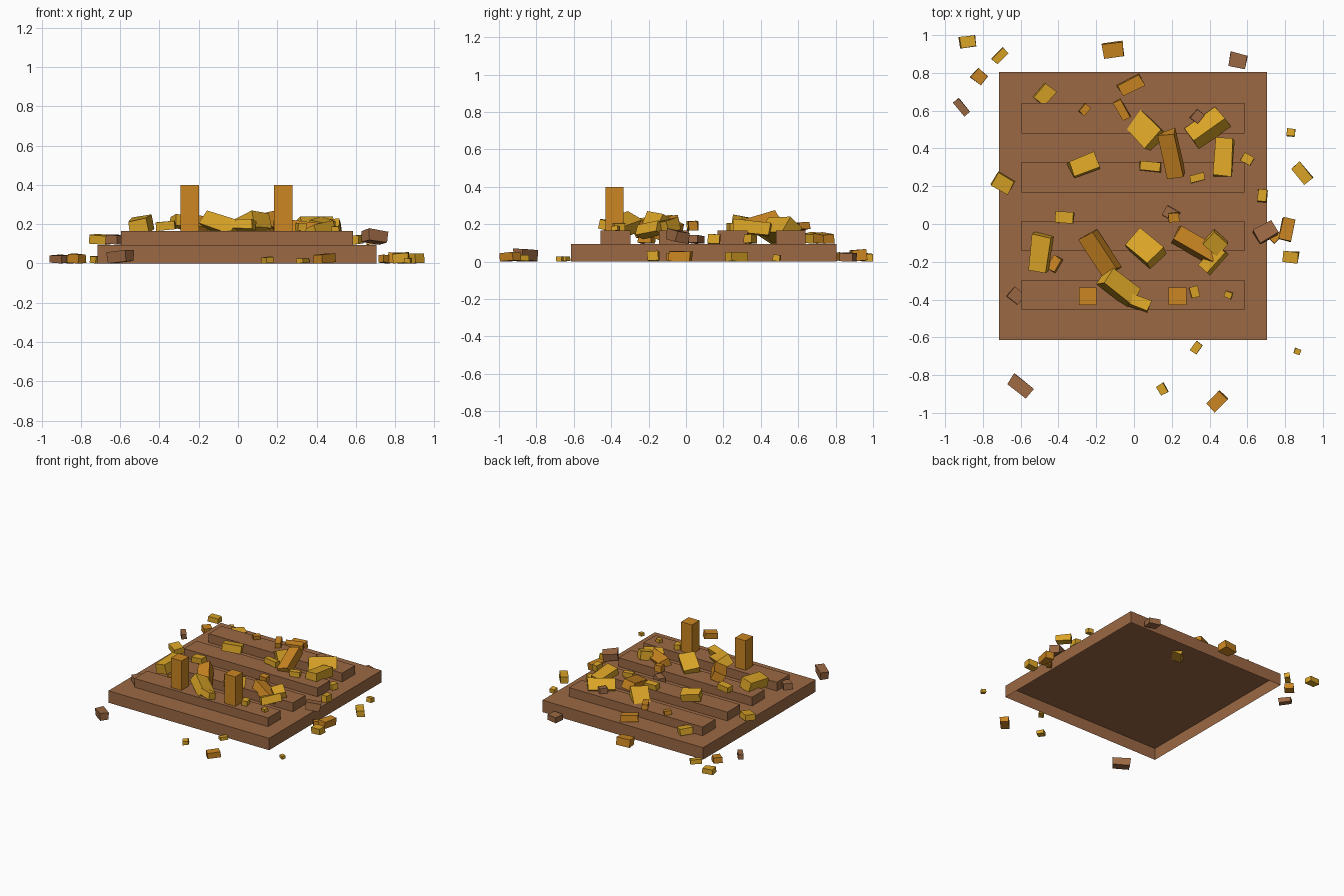
import bpy, bmesh, random
from math import radians
from mathutils import Euler, Matrix, Vector

random.seed(4)
if "Cube" in bpy.data.objects:
    bpy.data.objects.remove(bpy.data.objects["Cube"], do_unlink=True)

DECK, RAIL = 0.095, 0.165
RAIL_CENTRES = [-0.376, -0.064, 0.248, 0.56]


def material(name, colour):
    mat = bpy.data.materials.new(name)
    mat.use_nodes = True
    mat.diffuse_color = (*colour, 1)
    mat.node_tree.nodes["Principled BSDF"].inputs["Base Color"].default_value = (*colour, 1)
    return mat


GOLD = material("golden_yellow", (0.70, 0.37, 0.02))
AMBER = material("amber_orange", (0.60, 0.24, 0.016))
BROWN = material("earth_brown", (0.33, 0.14, 0.057))


def finish(bm, name, mat):
    mesh = bpy.data.meshes.new(name)
    bm.to_mesh(mesh)
    bm.free()
    mesh.materials.append(mat)
    obj = bpy.data.objects.new(name, mesh)
    bpy.context.collection.objects.link(obj)
    return obj


def box(name, mat, low, high, open_bottom=False):
    low, high = Vector(low), Vector(high)
    bm = bmesh.new()
    bmesh.ops.create_cube(bm, size=1)
    bmesh.ops.transform(bm, verts=bm.verts, matrix=Matrix.Translation((low + high) / 2)
                        @ Matrix.Diagonal((*(high - low), 1)))
    if open_bottom:
        bm.normal_update()
        under = [f for f in bm.faces if f.normal.z < -0.9]
        bmesh.ops.delete(bm, geom=under, context="FACES_ONLY")
    return finish(bm, name, mat)


def support_height(x, y):
    """Height of the surface under a loose piece."""
    if not (-0.75 < x < 0.73 and -0.62 < y < 0.81):
        return 0
    on_rail = abs(x) < 0.59 and any(abs(y - c) < 0.1 for c in RAIL_CENTRES)
    return RAIL if on_rail else DECK


def piece(name, mat, x, y, long, wide, tall, turn, roll=None, pitch=None, top=None):
    """An uneven broken block, resting on what is below or reaching a given top."""
    roll = random.uniform(-6, 6) if roll is None else roll
    pitch = random.uniform(-6, 6) if pitch is None else pitch
    spin = Euler([radians(a) for a in (roll, pitch, turn)]).to_matrix()
    bm = bmesh.new()
    bmesh.ops.create_cube(bm, size=1)
    for v in bm.verts:
        uneven = [c * random.uniform(0.9, 1.06) for c in v.co]
        v.co = spin @ Vector((uneven[0] * long, uneven[1] * wide, uneven[2] * tall))
    if top is None:
        z = support_height(x, y) - min(v.co.z for v in bm.verts)
    else:
        z = top - max(v.co.z for v in bm.verts)
    bmesh.ops.translate(bm, verts=bm.verts, vec=(x, y, z))
    return finish(bm, name, mat)


# Foundation slab, floor rails and the two standing posts
box("foundation_slab", BROWN, (-0.715, -0.615, 0), (0.705, 0.805, DECK), open_bottom=True)
for number, centre in enumerate(RAIL_CENTRES):
    box(f"floor_rail_{number}", BROWN, (-0.595, centre - 0.08, DECK), (0.585, centre + 0.08, RAIL))
for side, px in (("right", -0.245), ("left", 0.23)):
    box(f"{side}_post", AMBER, (px - 0.047, -0.43, RAIL), (px + 0.047, -0.335, 0.4))

# Large broken blocks on the rails
piece("back_tipped_block", GOLD, x=0.055, y=0.5, long=0.19, wide=0.13, tall=0.1, turn=-45, roll=5, pitch=-25, top=0.24)
piece("back_rolled_block", GOLD, x=0.39, y=0.51, long=0.2, wide=0.1, tall=0.1, turn=35, roll=-35, pitch=0, top=0.24)
piece("back_leaning_beam", AMBER, x=0.2, y=0.37, long=0.25, wide=0.09, tall=0.07, turn=-77, roll=15, pitch=16, top=0.275)
piece("back_left_block", GOLD, x=0.475, y=0.35, long=0.2, wide=0.095, tall=0.07, turn=87, roll=-5, pitch=5, top=0.23)
piece("back_right_block", GOLD, x=-0.265, y=0.31, long=0.15, wide=0.09, tall=0.06, turn=20, roll=-10, pitch=6)
piece("front_right_block", GOLD, x=-0.495, y=-0.155, long=0.2, wide=0.1, tall=0.08, turn=83, roll=-10, pitch=-6, top=0.25)
piece("front_leaning_beam", AMBER, x=-0.18, y=-0.155, long=0.24, wide=0.09, tall=0.07, turn=-57, roll=25, pitch=6, top=0.25)
piece("front_tipped_block", GOLD, x=-0.08, y=-0.335, long=0.2, wide=0.1, tall=0.08, turn=-38, roll=-25, pitch=14, top=0.27)
piece("middle_tipped_block", GOLD, x=0.06, y=-0.13, long=0.18, wide=0.12, tall=0.09, turn=-40, roll=-8, pitch=-22, top=0.27)
piece("left_leaning_beam", AMBER, x=0.32, y=-0.11, long=0.24, wide=0.09, tall=0.07, turn=-30, roll=-20, pitch=5, top=0.23)
piece("left_stacked_block", GOLD, x=0.43, y=-0.1, long=0.1, wide=0.09, tall=0.07, turn=-40, roll=10, pitch=12, top=0.24)
piece("left_slanted_block", GOLD, x=0.42, y=-0.19, long=0.15, wide=0.07, tall=0.06, turn=48, roll=-20, pitch=-8, top=0.22)

# Small fragments on the slab and rails
piece("right_edge_chunk", GOLD, x=-0.695, y=0.215, long=0.1, wide=0.08, tall=0.045, turn=-30)
piece("back_right_chunk", GOLD, x=-0.475, y=0.685, long=0.1, wide=0.075, tall=0.05, turn=50)
piece("back_rail_crumb", AMBER, x=-0.26, y=0.605, long=0.055, wide=0.04, tall=0.03, turn=50)
piece("back_rail_splinter", AMBER, x=-0.065, y=0.605, long=0.11, wide=0.045, tall=0.04, turn=-60)
piece("back_edge_chunk", AMBER, x=-0.015, y=0.735, long=0.13, wide=0.065, tall=0.05, turn=27)
piece("back_hidden_stone", BROWN, x=0.335, y=0.57, long=0.06, wide=0.05, tall=0.04, turn=50)
piece("left_edge_chip", GOLD, x=0.6, y=0.345, long=0.06, wide=0.05, tall=0.045, turn=-30)
piece("left_rim_chip", GOLD, x=0.68, y=0.15, long=0.065, wide=0.05, tall=0.05, turn=85)
piece("left_rim_stone", BROWN, x=0.695, y=-0.045, long=0.11, wide=0.08, tall=0.06, turn=30, roll=-8, pitch=8)
piece("centre_splinter", GOLD, x=0.085, y=0.305, long=0.115, wide=0.05, tall=0.04, turn=-5)
piece("centre_left_chip", GOLD, x=0.335, y=0.245, long=0.08, wide=0.04, tall=0.04, turn=15)
piece("centre_right_chunk", GOLD, x=-0.37, y=0.035, long=0.1, wide=0.06, tall=0.045, turn=-3)
piece("centre_stone", BROWN, x=0.195, y=0.055, long=0.08, wide=0.06, tall=0.04, turn=-30)
piece("centre_crumb", AMBER, x=0.21, y=0.035, long=0.055, wide=0.05, tall=0.05, turn=5)
piece("front_right_chip", AMBER, x=-0.42, y=-0.21, long=0.08, wide=0.05, tall=0.045, turn=60)
piece("front_middle_chunk", GOLD, x=0.03, y=-0.42, long=0.11, wide=0.06, tall=0.05, turn=-20, roll=-15)
piece("front_left_chip", GOLD, x=0.32, y=-0.36, long=0.06, wide=0.045, tall=0.04, turn=-75)
piece("front_left_crumb", GOLD, x=0.5, y=-0.375, long=0.04, wide=0.035, tall=0.025, turn=-20)
piece("front_rim_stone", BROWN, x=-0.625, y=-0.38, long=0.075, wide=0.065, tall=0.05, turn=-40)

# Fragments scattered on the ground around the slab
piece("far_right_chunk", GOLD, x=-0.88, y=0.965, long=0.085, wide=0.06, tall=0.04, turn=8)
piece("far_right_splinter", GOLD, x=-0.71, y=0.89, long=0.085, wide=0.04, tall=0.035, turn=45)
piece("far_right_chip", AMBER, x=-0.82, y=0.78, long=0.07, wide=0.065, tall=0.045, turn=-40)
piece("far_right_stone", BROWN, x=-0.915, y=0.62, long=0.095, wide=0.04, tall=0.04, turn=-50)
piece("far_middle_chunk", AMBER, x=-0.11, y=0.92, long=0.11, wide=0.08, tall=0.06, turn=8)
piece("far_left_stone", BROWN, x=0.55, y=0.865, long=0.09, wide=0.075, tall=0.045, turn=-12)
piece("outer_left_crumb", GOLD, x=0.83, y=0.485, long=0.045, wide=0.04, tall=0.035, turn=-5)
piece("outer_left_chunk", GOLD, x=0.89, y=0.27, long=0.11, wide=0.06, tall=0.05, turn=-50)
piece("outer_left_block", AMBER, x=0.81, y=-0.03, long=0.12, wide=0.07, tall=0.055, turn=78)
piece("outer_left_splinter", AMBER, x=0.75, y=-0.07, long=0.06, wide=0.04, tall=0.04, turn=45)
piece("outer_left_chip", GOLD, x=0.83, y=-0.175, long=0.08, wide=0.06, tall=0.05, turn=-5)
piece("near_left_crumb", GOLD, x=0.865, y=-0.675, long=0.035, wide=0.03, tall=0.025, turn=-20)
piece("near_slab_chip", GOLD, x=0.33, y=-0.655, long=0.06, wide=0.04, tall=0.025, turn=55)
piece("near_middle_chip", GOLD, x=0.15, y=-0.875, long=0.055, wide=0.045, tall=0.03, turn=-60)
piece("near_left_chunk", AMBER, x=0.44, y=-0.94, long=0.1, wide=0.065, tall=0.045, turn=45)
piece("near_right_stone", BROWN, x=-0.6, y=-0.86, long=0.13, wide=0.065, tall=0.06, turn=-38)
